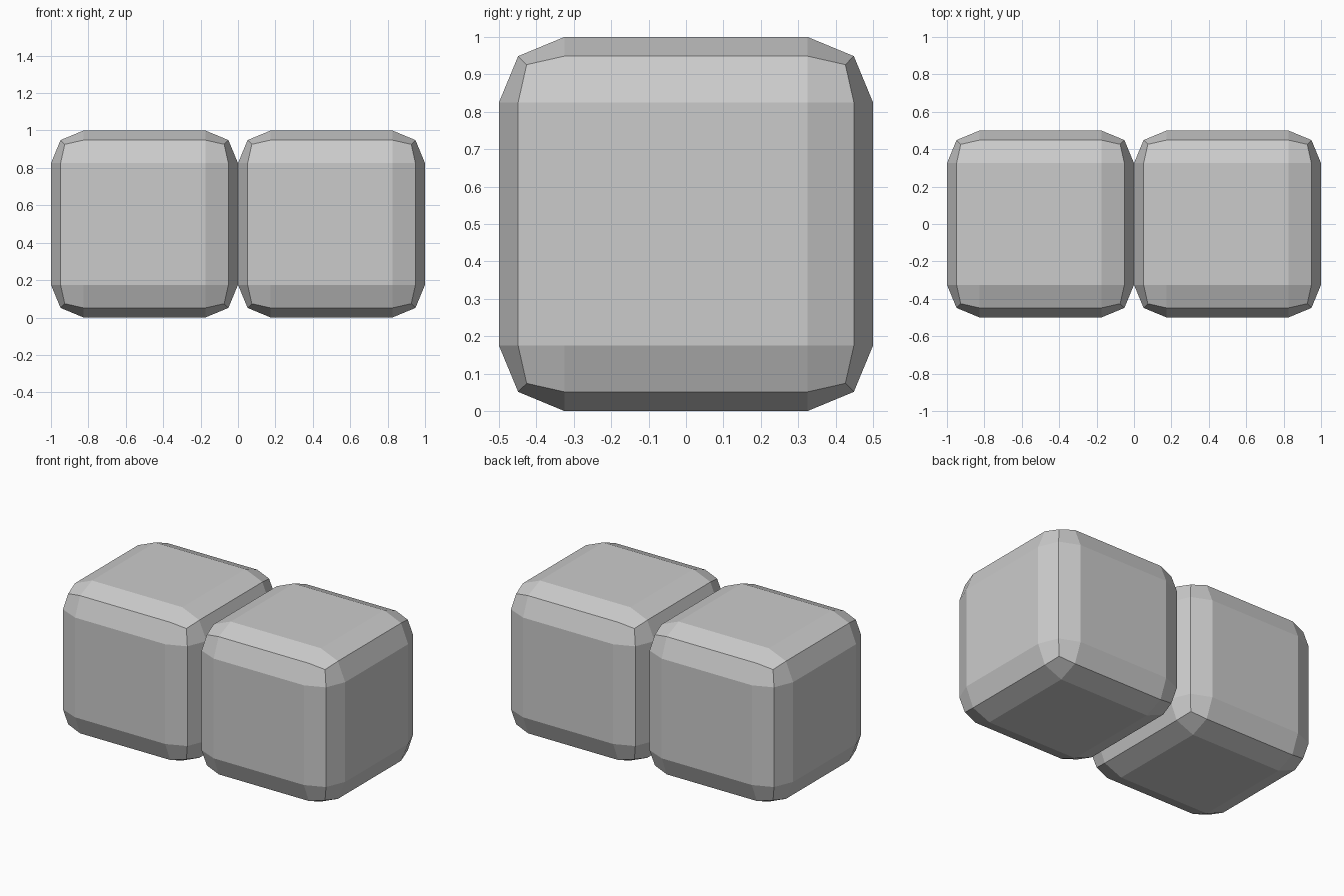
import bpy, bmesh

if "Cube" in bpy.data.objects:
    bpy.data.objects.remove(bpy.data.objects["Cube"])


def rounded_cube(name, x):
    # Unit cube with a two-step chamfer on every edge, standing on z = 0
    bm = bmesh.new()
    bmesh.ops.create_cube(bm, size=1.0)
    bmesh.ops.bevel(bm, geom=bm.edges[:], offset=0.175, offset_type='OFFSET',
                    segments=2, profile=0.5, affect='EDGES')
    bmesh.ops.recalc_face_normals(bm, faces=bm.faces[:])
    mesh = bpy.data.meshes.new(name)
    bm.to_mesh(mesh)
    bm.free()
    obj = bpy.data.objects.new(name, mesh)
    obj.location = (x, 0, 0.5)
    bpy.context.collection.objects.link(obj)


# Two matching blocks that touch at x = 0
for name, x in (("left_block", -0.5), ("right_block", 0.5)):
    rounded_cube(name, x)
